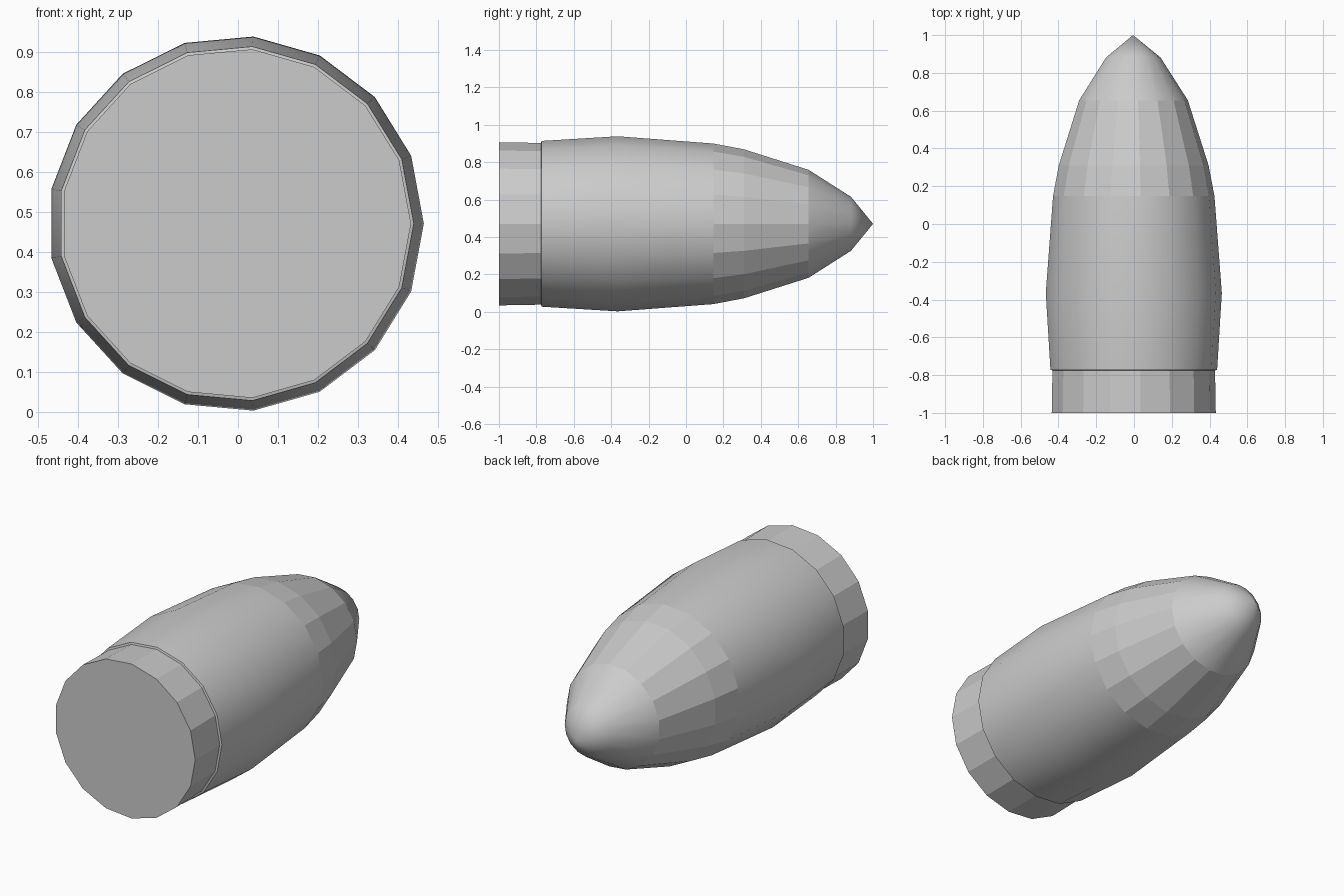
import bpy, bmesh, math

if "Cube" in bpy.data.objects:
    bpy.data.objects.remove(bpy.data.objects["Cube"])

SIDES = 17
CX, CZ = -0.005, 0.471


def lathe(name, profile, smooth=False, cap_start=False):
    """Spin (y, radius) points round the long axis; radius 0 closes to a point."""
    bm = bmesh.new()
    rings = []
    for y, r in profile:
        if r == 0:
            rings.append([bm.verts.new((CX, y, CZ))])
        else:
            rings.append([bm.verts.new((CX + r * math.cos(a), y, CZ + r * math.sin(a)))
                          for a in (2 * math.pi * i / SIDES for i in range(SIDES))])
    for low, high in zip(rings, rings[1:]):
        for i in range(SIDES):
            j = (i + 1) % SIDES
            if len(high) == 1:
                f = bm.faces.new((low[j], low[i], high[0]))
            else:
                f = bm.faces.new((low[j], low[i], high[i], high[j]))
            f.smooth = smooth
    if cap_start:
        bm.faces.new(rings[0])
    bm.normal_update()
    mesh = bpy.data.meshes.new(name)
    bm.to_mesh(mesh)
    bm.free()
    obj = bpy.data.objects.new(name, mesh)
    bpy.context.collection.objects.link(obj)
    return obj


# Flat base with faceted band and the small step up to the body
lathe("base_band", [(-1.0, 0.438), (-0.775, 0.434), (-0.772, 0.445)], cap_start=True)
# Smooth swollen body
lathe("body", [(-0.772, 0.445), (-0.365, 0.470), (0.147, 0.431)], smooth=True)
# Two faceted shoulder rings
lathe("shoulder", [(0.147, 0.431), (0.31, 0.400), (0.655, 0.290)])
# Smooth pointed nose
lathe("nose", [(0.655, 0.290), (0.882, 0.145), (1.0, 0)], smooth=True)
